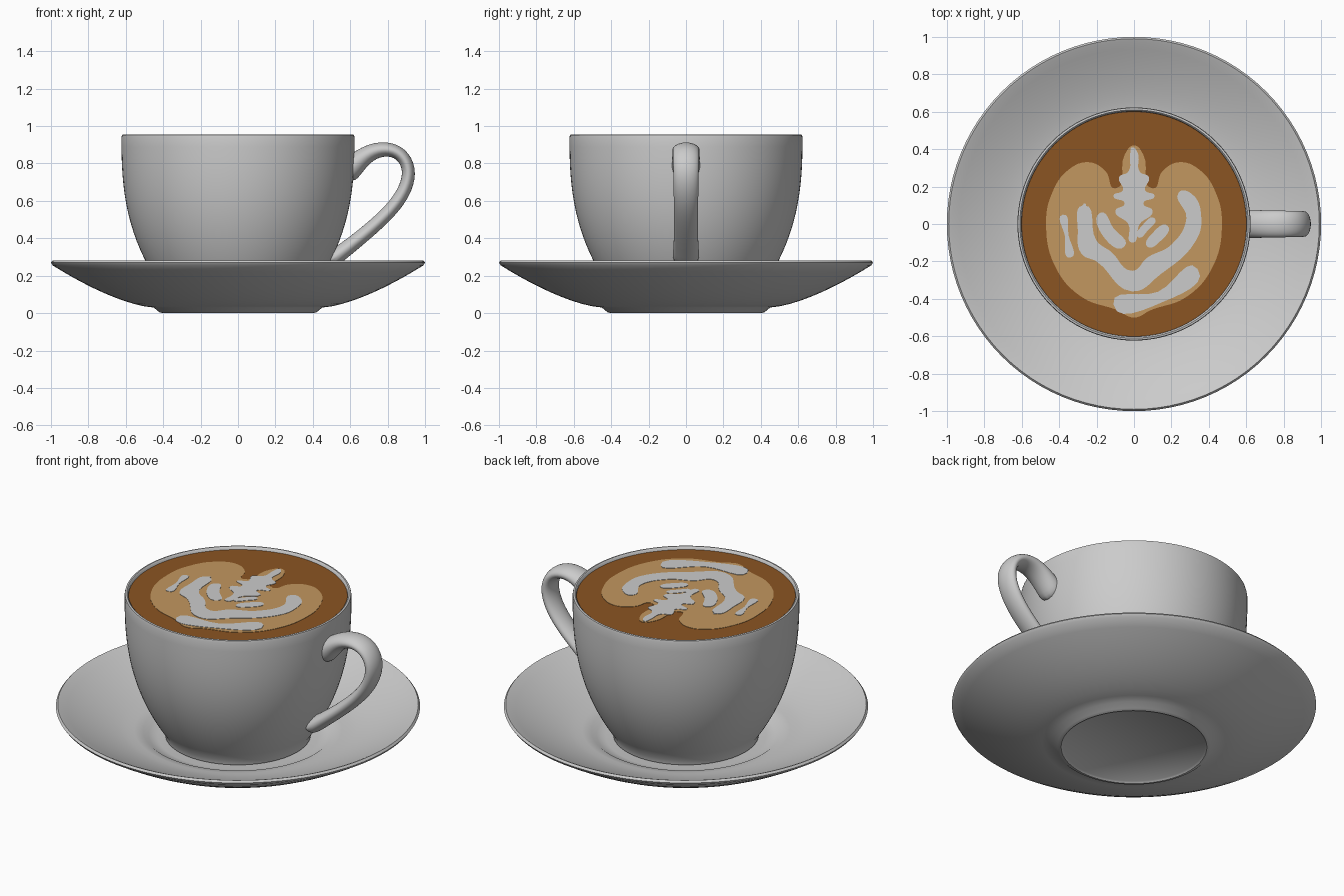
import bpy, bmesh, math
from mathutils import Vector

default = bpy.data.objects.get("Cube")
if default:
    bpy.data.objects.remove(default)


def material(name, red, green, blue):
    mat = bpy.data.materials.new(name)
    mat.use_nodes = True
    colour = (red, green, blue, 1)
    mat.diffuse_color = colour
    mat.node_tree.nodes["Principled BSDF"].inputs["Base Color"].default_value = colour
    return mat


ceramic = material("white ceramic", .6, .6, .6)
coffee_brown = material("coffee brown", .26, .09, .016)
crema_tan = material("crema tan", .54, .31, .115)
milk_white = material("milk white", .6, .6, .6)


def finish(bm, name, mat, angle):
    """Turn a bmesh into a smooth-shaded object."""
    bmesh.ops.recalc_face_normals(bm, faces=bm.faces)
    mesh = bpy.data.meshes.new(name)
    bm.to_mesh(mesh)
    bm.free()
    obj = bpy.data.objects.new(name, mesh)
    bpy.context.collection.objects.link(obj)
    mesh.materials.append(mat)
    bpy.ops.object.select_all(action="DESELECT")
    obj.select_set(True)
    bpy.context.view_layer.objects.active = obj
    bpy.ops.object.shade_smooth_by_angle(angle=math.radians(angle))
    return obj


def sweep_up(start, end, power, steps=10):
    """Profile points from start to end, rising as a power of the radius."""
    (r_start, z_start), (r_end, z_end) = start, end
    points = []
    for i in range(steps + 1):
        t = i / steps
        points.append((r_start + (r_end - r_start) * t,
                       z_start + (z_end - z_start) * t ** power))
    return points


def lathe(name, profile, mat, steps=96):
    """Revolve a radius/height profile around z."""
    bm = bmesh.new()
    verts = [bm.verts.new((r, 0, z)) for r, z in profile]
    edges = [bm.edges.new(pair) for pair in zip(verts, verts[1:])]
    bmesh.ops.spin(bm, geom=verts + edges, axis=(0, 0, 1), cent=(0, 0, 0),
                   angle=math.tau, steps=steps, use_merge=True)
    bmesh.ops.remove_doubles(bm, verts=bm.verts, dist=.0005)
    return finish(bm, name, mat, 50)


def handle_loop(name, path, mat, sides=12):
    """Skin flat elliptical sections along an xz path, flaring at both ends."""
    bm = bmesh.new()
    centres = [Vector((x, 0, z)) for x, z in path]
    across = Vector((0, 1, 0))
    last = len(centres) - 1
    rings = []
    for i, centre in enumerate(centres):
        t = i / last
        thick = .038 + .045 * (1 - t) ** 8 + .012 * t ** 8
        wide = .08 - .02 * t + .02 * t ** 8
        tangent = (centres[min(i + 1, last)] - centres[max(i - 1, 0)]).normalized()
        normal = tangent.cross(across)
        turns = [math.tau * k / sides for k in range(sides)]
        rings.append([bm.verts.new(centre + normal * thick * math.cos(a)
                                   + across * wide * math.sin(a)) for a in turns])
    for low, high in zip(rings, rings[1:]):
        for k in range(sides):
            n = (k + 1) % sides
            bm.faces.new((low[k], low[n], high[n], high[k]))
    bm.faces.new(rings[0])
    bm.faces.new(rings[-1])
    obj = finish(bm, name, mat, 180)
    smooth = obj.modifiers.new("smooth", "SUBSURF")
    smooth.levels = smooth.render_levels = 2


def foam(name, outline, mat, height):
    """Thin filled plate with a soft outline, given in hundredths of a unit."""
    curve = bpy.data.curves.new(name, "CURVE")
    curve.dimensions = "2D"
    curve.fill_mode = "BOTH"
    curve.extrude = .001
    curve.resolution_u = 6
    spline = curve.splines.new("BEZIER")
    spline.bezier_points.add(len(outline) - 1)
    spline.use_cyclic_u = True
    for point, (x, y) in zip(spline.bezier_points, outline):
        point.co = (x / 100, y / 100, 0)
        point.handle_left_type = point.handle_right_type = "AUTO"
    obj = bpy.data.objects.new(name, curve)
    obj.location.z = height
    bpy.context.collection.objects.link(obj)
    curve.materials.append(mat)


def mirrored(half):
    """Close a half outline whose first and last points lie on the centre line."""
    return half + [(-x, y) for x, y in reversed(half[1:-1])]


def petal(name, start, middle, end, width):
    """Bent milk stroke, widest in the middle."""
    direction = (Vector(end) - Vector(start)).normalized()
    side = Vector((-direction.y, direction.x)) * width / 2
    centre = Vector(middle)
    foam(name, [start, centre + side, end, centre - side], milk_white, MILK_HEIGHT)


COFFEE_HEIGHT = .938
CREMA_HEIGHT = COFFEE_HEIGHT + .002
MILK_HEIGHT = CREMA_HEIGHT + .002

# Saucer: foot, curved underside, rim, dished top with a well for the cup
underside = sweep_up((.45, .03), (.99, .255), 1.5)
dish = sweep_up((.57, .13), (.975, .276), 1.4)
lathe("saucer", [(0, .01), (.39, .01), (.4, 0), (.42, .005)] + underside
      + [(1, .27), (.99, .282)] + dish[::-1]
      + [(.52, .122), (.49, .1), (.44, .09), (0, .09)], ceramic)

# Cup: foot, rounded wall that steepens upward, lip and inner wall
wall = []
for i in range(17):
    t = i / 16
    wall.append((.405 + .218 * (1 - (1 - t) ** 2.6), .13 + .81 * t))
inside = [(r - .025, z) for r, z in wall[-2:1:-1]]
lathe("cup", [(0, .1), (.38, .09), (.4, .1)] + wall
      + [(.62, .953), (.61, .955), (.602, .948)] + inside + [(0, .2)], ceramic)

# Handle: flat loop whose ends sink into the cup wall
handle_loop("handle", [(.56, .74), (.63, .8), (.7, .86), (.79, .883), (.875, .855),
                       (.92, .77), (.9, .67), (.84, .575), (.75, .485), (.65, .4),
                       (.56, .33), (.48, .27)], ceramic)

# Coffee
lathe("coffee", [(0, COFFEE_HEIGHT), (.601, COFFEE_HEIGHT), (.58, .9), (0, .9)],
      coffee_brown)

# Crema: wide rounded shape with two lobes and a central tip
foam("crema", mirrored([(0, 42), (5, 37), (10, 19), (15, 28), (24, 33), (35, 29),
                        (44, 16), (47, 0), (42, -23), (28, -39), (9, -46), (0, -50)]),
     crema_tan, CREMA_HEIGHT)

# Milk leaf with paired lobes
foam("milk_leaf", mirrored([(-1, 41), (2, 38), (3, 28), (8, 25), (6, 18), (11, 15),
                            (5, 11), (10, 7), (3, 0), (-1, -10)]),
     milk_white, MILK_HEIGHT)

# Milk cradle curling up around the leaf
foam("milk_cradle", [(-27, 10), (-20, -9), (-12, -15), (-1, -25), (7, -18), (20, -11),
                     (28, 3), (24, 17), (31, 16), (36, 3), (33, -9), (14, -27),
                     (-1, -36), (-20, -20), (-28, -16), (-30, -4)],
     milk_white, MILK_HEIGHT)

# Milk feathers and streaks
petal("milk_left_feather", (-18, 6), (-14, -4), (-5, -12), 7)
petal("milk_right_feather", (7, -12), (12, -7), (18, -1), 6)
petal("milk_inner_feather", (2, -7), (6, -2), (11, 3), 4)
petal("milk_left_streak", (-38, 5), (-36, -6), (-34, -18), 2)
petal("milk_lower_streak", (-11, -43), (14, -39), (34, -24), 6)
petal("milk_drop", (-29, 7), (-27, 9), (-26, 11), 2)
